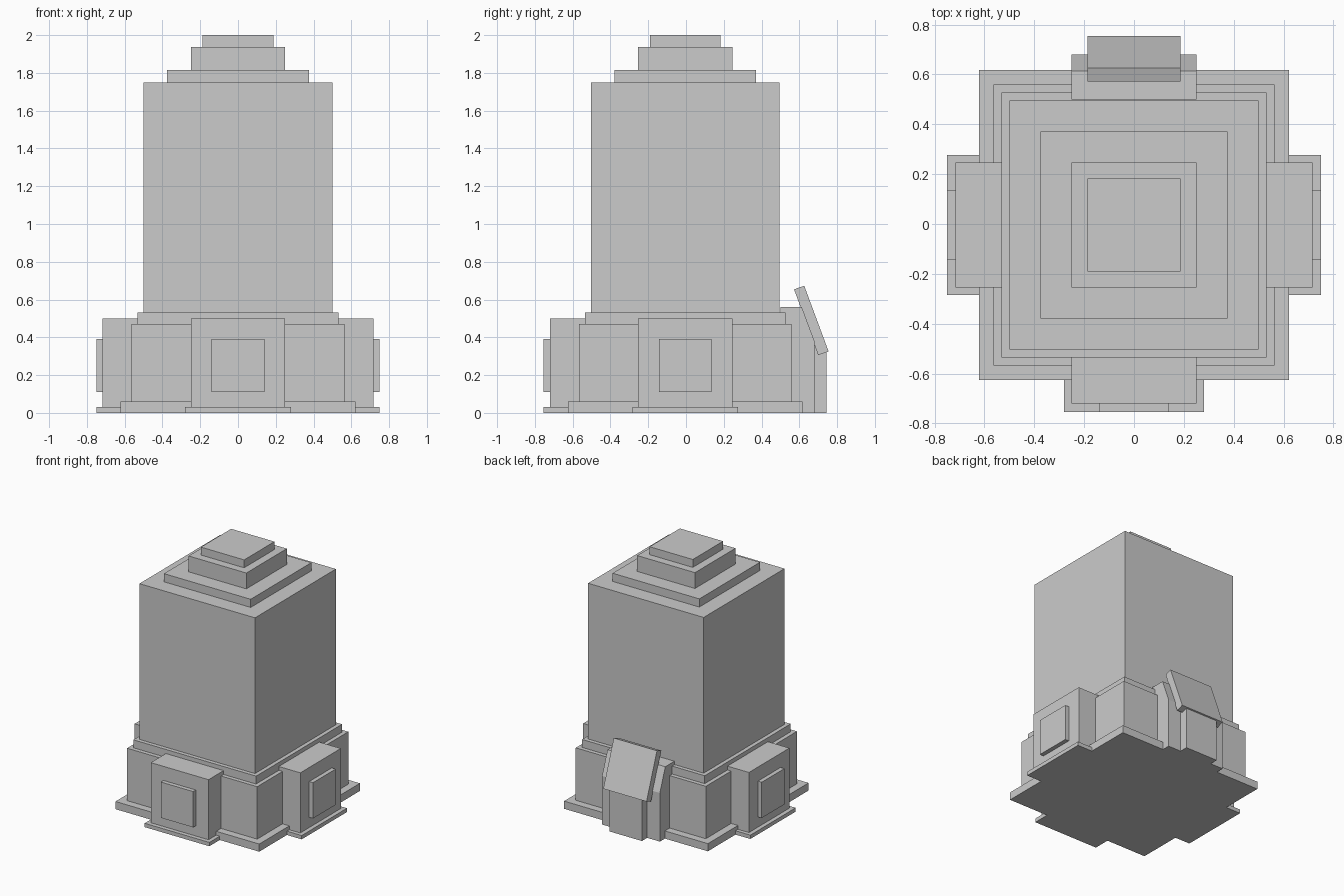
import bpy, bmesh
from mathutils import Vector, Matrix

if "Cube" in bpy.data.objects:
    bpy.data.objects.remove(bpy.data.objects["Cube"])

CY = -0.004  # centre line of the body in y


def make_object(name, bm):
    bmesh.ops.recalc_face_normals(bm, faces=bm.faces)
    mesh = bpy.data.meshes.new(name)
    bm.to_mesh(mesh)
    bm.free()
    obj = bpy.data.objects.new(name, mesh)
    bpy.context.collection.objects.link(obj)
    return obj


def box(name, x, y, z, turn=0):
    """Box from (min, max) ranges, turned about the body axis in degrees."""
    bm = bmesh.new()
    bmesh.ops.create_cube(bm, size=1)
    lo, hi = Vector((x[0], y[0], z[0])), Vector((x[1], y[1], z[1]))
    for v in bm.verts:
        v.co = (lo + hi) / 2 + v.co * (hi - lo)
    rot = Matrix.Rotation(turn * 3.14159265 / 180, 4, 'Z')
    bm.transform(Matrix.Translation((0, CY, 0)) @ rot)
    return make_object(name, bm)


def side_profile(name, half_width, points):
    """Extrude a (y, z) outline across x."""
    bm = bmesh.new()
    face = bm.faces.new([bm.verts.new((-half_width, y, z)) for y, z in points])
    ext = bmesh.ops.extrude_face_region(bm, geom=[face])
    verts = [g for g in ext["geom"] if isinstance(g, bmesh.types.BMVert)]
    bmesh.ops.translate(bm, verts=verts, vec=(2 * half_width, 0, 0))
    return make_object(name, bm)


# Stacked square tiers, bottom to top
tiers = [
    ("base_plate", 0.622, 0.0, 0.06),
    ("lower_block", 0.563, 0.06, 0.47),
    ("collar", 0.531, 0.47, 0.532),
    ("tower", 0.5, 0.532, 1.75),
    ("cap_plate", 0.375, 1.75, 1.814),
    ("cap_block", 0.25, 1.814, 1.938),
    ("cap_top", 0.187, 1.938, 2.0),
]
for name, h, z0, z1 in tiers:
    box(name, (-h, h), (-h, h), (z0, z1))

# Side bays with foot and window, on the front, right and left
for side, turn in (("front", 0), ("right", 90), ("left", -90)):
    box(side + "_bay", (-0.25, 0.25), (-0.717, -0.5), (0.03, 0.5), turn)
    box(side + "_bay_foot", (-0.28, 0.28), (-0.75, -0.5), (0.0, 0.03), turn)
    box(side + "_window", (-0.14, 0.14), (-0.75, -0.7), (0.11, 0.39), turn)

# Rear porch with sloped top front, door slab and tilted sign panel
side_profile("rear_porch", 0.25,
             [(0.5, 0), (0.68, 0), (0.68, 0.38), (0.613, 0.56), (0.5, 0.56)])
side_profile("rear_door", 0.14,
             [(0.66, 0), (0.745, 0), (0.745, 0.33), (0.66, 0.39)])
side_profile("rear_panel", 0.187,
             [(0.572, 0.654), (0.626, 0.673), (0.755, 0.325), (0.7, 0.306)])
